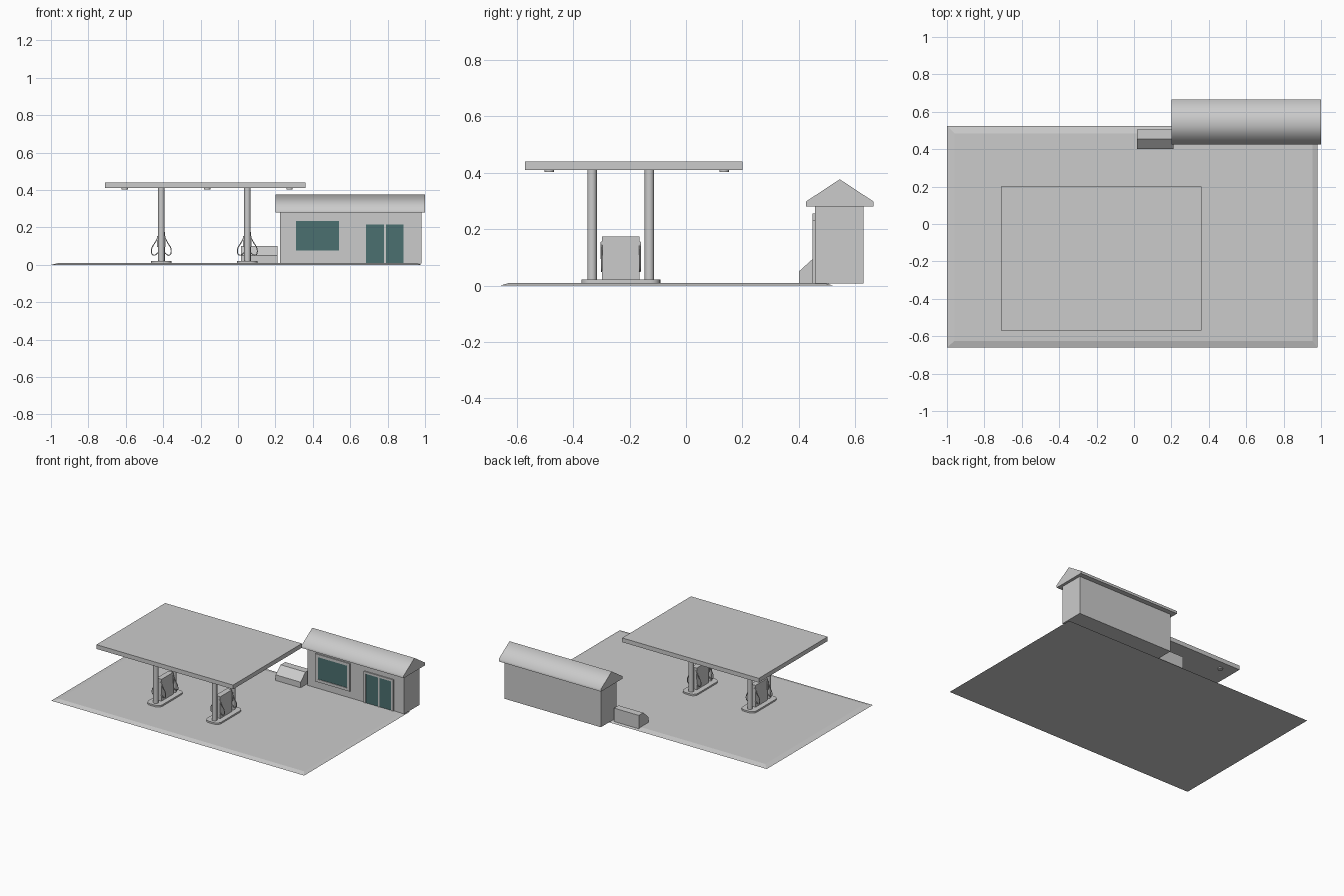
import bpy, bmesh, math

if "Cube" in bpy.data.objects:
    bpy.data.objects.remove(bpy.data.objects["Cube"])

glass = bpy.data.materials.new("teal_glass")
glass.diffuse_color = (0.07, 0.16, 0.16, 1)
glass.use_nodes = True
glass.node_tree.nodes["Principled BSDF"].inputs["Base Color"].default_value = glass.diffuse_color


def make(name, bm, mat=None, smooth=None):
    bmesh.ops.recalc_face_normals(bm, faces=bm.faces)
    me = bpy.data.meshes.new(name)
    bm.to_mesh(me)
    bm.free()
    ob = bpy.data.objects.new(name, me)
    bpy.context.collection.objects.link(ob)
    if mat:
        me.materials.append(mat)
    if smooth:
        bpy.ops.object.select_all(action='DESELECT')
        ob.select_set(True)
        bpy.context.view_layer.objects.active = ob
        bpy.ops.object.shade_smooth_by_angle(angle=math.radians(smooth))
    return ob


def loft(name, rings, mat=None, smooth=None):
    """Closed solid through rings holding equal numbers of points."""
    bm = bmesh.new()
    vs = [[bm.verts.new(p) for p in r] for r in rings]
    n = len(vs[0])
    for a, b in zip(vs, vs[1:]):
        for i in range(n):
            bm.faces.new((a[i], a[(i + 1) % n], b[(i + 1) % n], b[i]))
    bm.faces.new(vs[0][::-1])
    bm.faces.new(vs[-1])
    return make(name, bm, mat, smooth)


def rect(x0, x1, y0, y1, z):
    return [(x0, y0, z), (x1, y0, z), (x1, y1, z), (x0, y1, z)]


def box(name, x0, x1, y0, y1, z0, z1, mat=None):
    return loft(name, [rect(x0, x1, y0, y1, z0), rect(x0, x1, y0, y1, z1)], mat)


def extrude_x(name, profile, x0, x1, smooth=None):
    return loft(name, [[(x, y, z) for y, z in profile] for x in (x0, x1)], None, smooth)


def cylinder(name, x, y, r, z0, z1, n=20):
    ring = [(x + r * math.cos(math.tau * i / n), y + r * math.sin(math.tau * i / n)) for i in range(n)]
    return loft(name, [[(px, py, z) for px, py in ring] for z in (z0, z1)], None, 40)


def rounded(cx, cy, hx, hy, r, z, seg=5):
    pts = []
    for k, (sx, sy) in enumerate([(1, 1), (-1, 1), (-1, -1), (1, -1)]):
        for i in range(seg + 1):
            a = math.pi / 2 * (k + i / seg)
            pts.append((cx + sx * (hx - r) + r * math.cos(a), cy + sy * (hy - r) + r * math.sin(a), z))
    return pts


def hose(name, pts, r):
    cu = bpy.data.curves.new(name, 'CURVE')
    cu.dimensions = '3D'
    cu.bevel_depth = r
    cu.bevel_resolution = 1
    cu.resolution_u = 5
    cu.use_fill_caps = True
    sp = cu.splines.new('BEZIER')
    sp.bezier_points.add(len(pts) - 1)
    for b, p in zip(sp.bezier_points, pts):
        b.co = p
        b.handle_left_type = b.handle_right_type = 'AUTO'
    ob = bpy.data.objects.new(name, cu)
    bpy.context.collection.objects.link(ob)


def frame(name, x0, x1, z0, z1, w, bottom=True):
    y0, y1 = 0.449, 0.458
    box(name + "_left", x0 - w, x0, y0, y1, z0 - w * bottom, z1 + w)
    box(name + "_right", x1, x1 + w, y0, y1, z0 - w * bottom, z1 + w)
    box(name + "_top", x0, x1, y0, y1, z1, z1 + w)
    if bottom:
        box(name + "_sill", x0, x1, y0, y1, z0 - w, z0)


# Forecourt slab with sloped edges
loft("forecourt", [rect(-1, 0.98, -0.66, 0.525, 0), rect(-0.96, 0.955, -0.625, 0.485, 0.01)])

# Shop and gabled roof
box("shop_walls", 0.225, 0.98, 0.457, 0.63, 0.008, 0.285)
extrude_x("shop_roof", [(0.425, 0.28), (0.665, 0.28), (0.665, 0.298), (0.545, 0.377), (0.425, 0.298)],
          0.2, 1.0, 80)

# Shop window and double door
box("window_glass", 0.31, 0.54, 0.453, 0.458, 0.078, 0.235, glass)
frame("window_frame", 0.31, 0.54, 0.078, 0.235, 0.02)
box("left_door", 0.685, 0.78, 0.453, 0.458, 0.01, 0.217, glass)
box("right_door", 0.792, 0.885, 0.453, 0.458, 0.01, 0.217, glass)
box("door_mullion", 0.78, 0.792, 0.449, 0.458, 0.01, 0.217)
frame("door_frame", 0.685, 0.885, 0.01, 0.217, 0.015, False)

# Slant-front chest beside the shop
extrude_x("chest", [(0.4, 0.005), (0.505, 0.005), (0.505, 0.1), (0.455, 0.1), (0.4, 0.05)], 0.015, 0.21)

# Canopy and its lamps
box("canopy", -0.71, 0.36, -0.57, 0.2, 0.41, 0.44)
for x in (-0.605, -0.165, 0.275):
    for y in (-0.485, 0.135):
        cylinder("canopy_lamp", x, y, 0.017, 0.402, 0.412, 16)

# Two pump islands, each with posts, pump, nozzles and hoses
for cx in (-0.41, 0.05):
    cy = -0.231
    loft("island", [rounded(cx, cy, 0.055, 0.14, 0.035, z) for z in (0.008, 0.021)], None, 40)
    for y in (-0.333, -0.13):
        cylinder("post", cx, y, 0.017, 0.02, 0.412)
    box("pump", cx - 0.019, cx + 0.019, -0.297, -0.165, 0.02, 0.175)
    for s in (-1, 1):
        for y in (-0.299, -0.163):
            hose("hose", [(cx + s * dx, y, z) for dx, z in
                          ((0.015, 0.155), (0.03, 0.125), (0.053, 0.078), (0.043, 0.052), (0.017, 0.065))], 0.003)
            box("nozzle", cx + s * 0.016 - 0.006, cx + s * 0.016 + 0.006, y - 0.004, y + 0.004, 0.095, 0.155)
